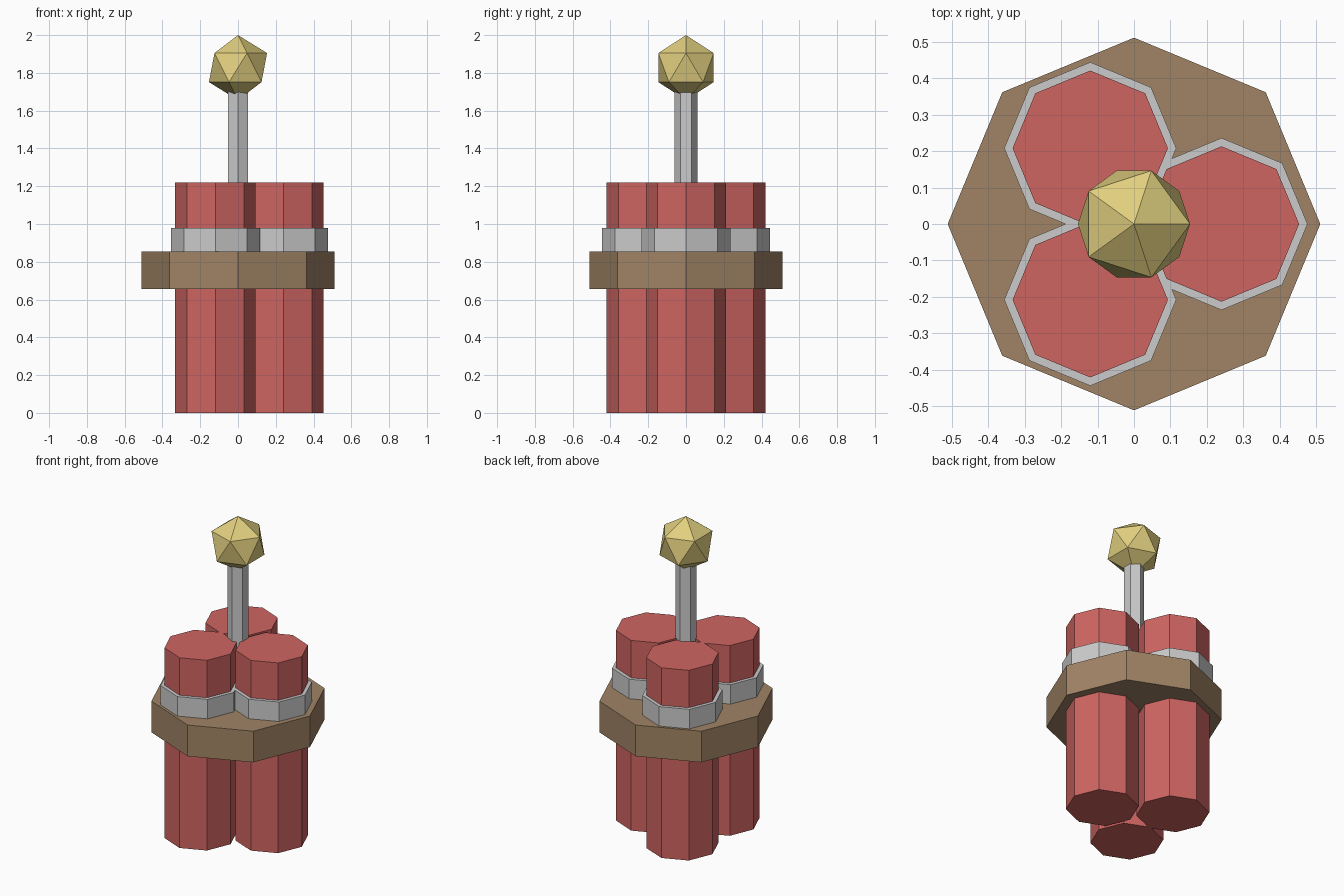
import bpy
from math import cos, sin, radians

if "Cube" in bpy.data.objects:
    bpy.data.objects.remove(bpy.data.objects["Cube"])


def material(name, rgb):
    mat = bpy.data.materials.new(name)
    mat.diffuse_color = (*rgb, 1)
    mat.use_nodes = True
    mat.node_tree.nodes["Principled BSDF"].inputs["Base Color"].default_value = mat.diffuse_color
    return mat


def prism(name, sides, radius, z0, z1, x=0, y=0, mat=None):
    bpy.ops.mesh.primitive_cylinder_add(
        vertices=sides, radius=radius, depth=z1 - z0, location=(x, y, (z0 + z1) / 2))
    ob = bpy.context.object
    ob.name = name
    if mat:
        ob.data.materials.append(mat)
    return ob


red = material("red", (0.62, 0.13, 0.12))
brown = material("brown", (0.35, 0.23, 0.13))
yellow = material("yellow", (0.75, 0.62, 0.21))

# Three octagonal sticks, each with its own narrow grey band
for i in range(3):
    a = radians(120 * i)
    x, y = 0.24 * cos(a), 0.24 * sin(a)
    prism(f"stick_{i + 1}", 8, 0.213, 0, 1.22, x, y, red)
    prism(f"stick_band_{i + 1}", 8, 0.236, 0.74, 0.98, x, y)

# Wide strap holding the bundle
prism("bundle_strap", 8, 0.511, 0.655, 0.855, mat=brown)

# Hexagonal fuse in the middle
prism("fuse", 6, 0.06, 1.0, 1.76)

# Faceted spark on the fuse tip
bpy.ops.mesh.primitive_ico_sphere_add(subdivisions=1, radius=0.172, location=(0, 0, 1.828))
spark = bpy.context.object
spark.name = "spark"
spark.data.materials.append(yellow)
